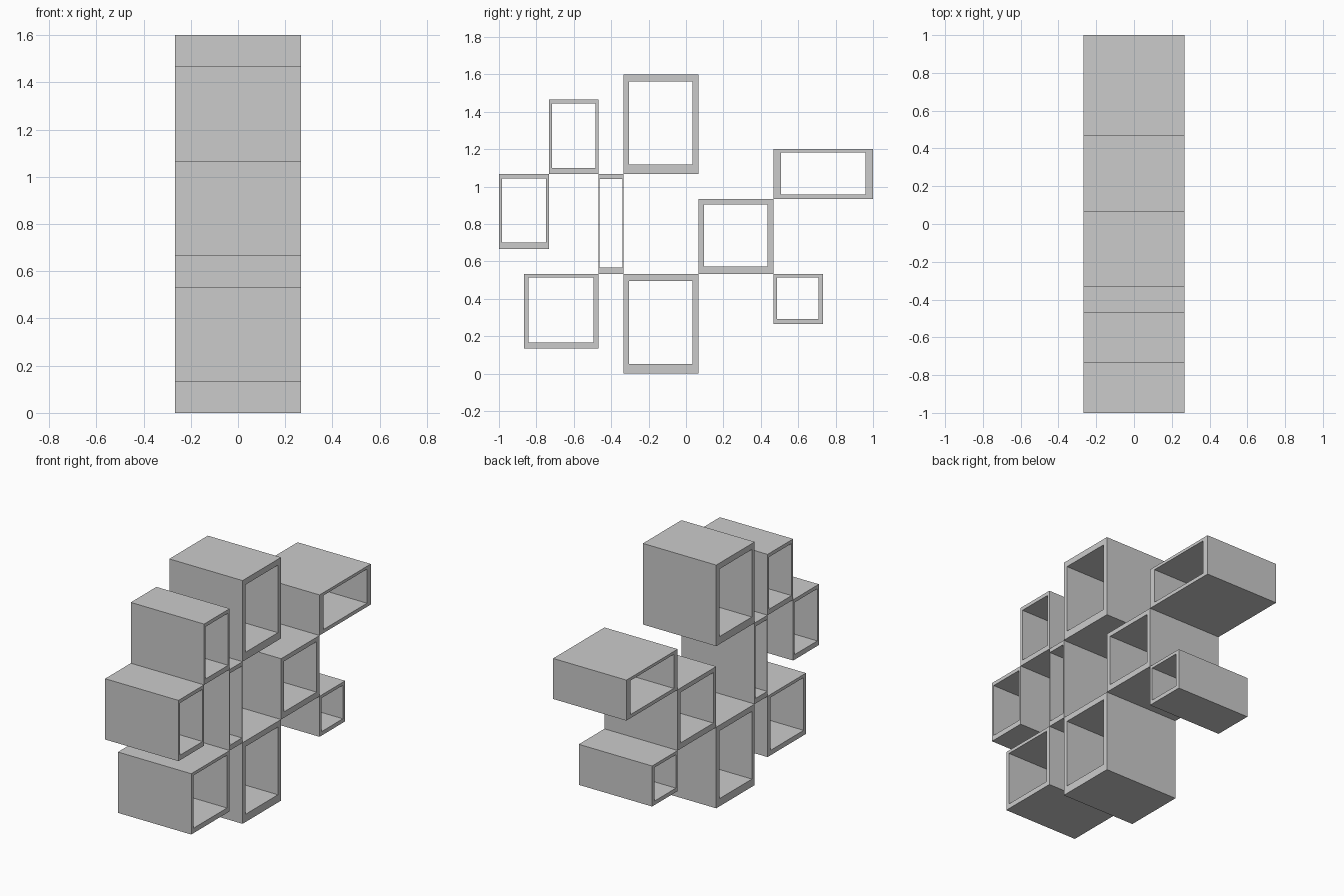
import bpy, bmesh

if "Cube" in bpy.data.objects:
    bpy.data.objects.remove(bpy.data.objects["Cube"])

U = 1 / 15          # layout module
HALF_DEPTH = 4 * U  # every box is equally deep along x


def open_box(name, outer, inner):
    """Rectangular tube along x; outer (in modules) and inner as (y0, y1, z0, z1)."""
    def corners(r):
        y0, y1, z0, z1 = r
        return [(y0, z0), (y1, z0), (y1, z1), (y0, z1)]

    bm = bmesh.new()
    rings = []
    for rect in ([v * U for v in outer], inner):
        for x in (-HALF_DEPTH, HALF_DEPTH):
            rings.append([bm.verts.new((x, y, z)) for y, z in corners(rect)])
    # walls outside and inside, plus the two frame rims
    for a, b in ((0, 1), (1, 3), (3, 2), (2, 0)):
        for i in range(4):
            j = (i + 1) % 4
            bm.faces.new((rings[a][i], rings[a][j], rings[b][j], rings[b][i]))
    bmesh.ops.recalc_face_normals(bm, faces=bm.faces)
    mesh = bpy.data.meshes.new(name)
    bm.to_mesh(mesh)
    bm.free()
    bpy.context.collection.objects.link(bpy.data.objects.new(name, mesh))


# Left column boxes
open_box("left_box", (-15, -11, 10, 16), (-0.984, -0.749, 0.700, 1.043))
open_box("upper_left_box", (-11, -7, 16, 22), (-0.717, -0.483, 1.100, 1.443))
open_box("lower_left_box", (-13, -7, 2, 8), (-0.842, -0.495, 0.166, 0.513))
# Central boxes
open_box("narrow_box", (-7, -5, 8, 16), (-0.463, -0.339, 0.567, 1.040))
open_box("top_box", (-5, 1, 16, 24), (-0.304, 0.034, 1.117, 1.561))
open_box("bottom_box", (-5, 1, 0, 8), (-0.304, 0.034, 0.051, 0.496))
# Right boxes
open_box("middle_right_box", (1, 7, 8, 14), (0.096, 0.437, 0.572, 0.904))
open_box("wide_right_box", (7, 15, 14, 18), (0.507, 0.960, 0.957, 1.181))
open_box("small_right_box", (7, 11, 4, 8), (0.486, 0.709, 0.293, 0.513))
